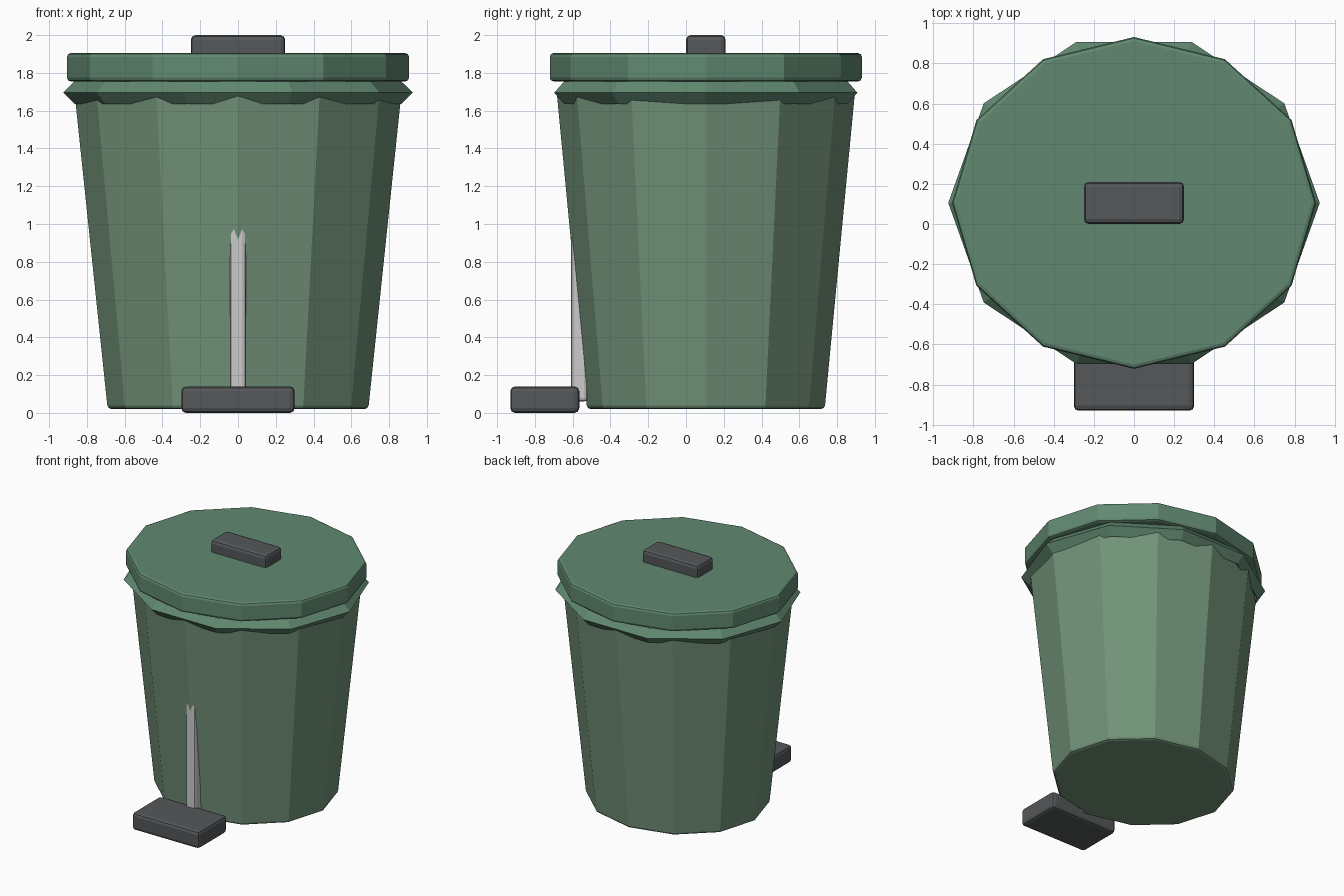
import bpy
from math import radians

if "Cube" in bpy.data.objects:
    bpy.data.objects.remove(bpy.data.objects["Cube"])

CY = 0.105       # bin centre in y
SQUASH = 0.912   # bin is slightly oval


def material(name, rgb):
    m = bpy.data.materials.new(name)
    m.diffuse_color = (*rgb, 1)
    m.use_nodes = True
    m.node_tree.nodes["Principled BSDF"].inputs["Base Color"].default_value = m.diffuse_color
    return m


body_green = material("body_green", (0.17, 0.29, 0.19))
lid_green = material("lid_green", (0.12, 0.25, 0.165))
dark_grey = material("dark_grey", (0.09, 0.095, 0.1))


def finish(name, mat=None, bevel=0.0, segments=2):
    ob = bpy.context.object
    ob.name = name
    bpy.ops.object.transform_apply(location=False, rotation=True, scale=True)
    if mat:
        ob.data.materials.append(mat)
    if bevel:
        b = ob.modifiers.new("Bevel", 'BEVEL')
        b.width = bevel
        b.segments = segments
        b.limit_method = 'ANGLE'
        b.angle_limit = radians(40)
    return ob


def tub(name, r_low, r_high, z0, z1, mat):
    bpy.ops.mesh.primitive_cone_add(vertices=12, radius1=r_low, radius2=r_high,
                                    depth=z1 - z0, location=(0, CY, (z0 + z1) / 2))
    bpy.context.object.scale.y = SQUASH
    return finish(name, mat, 0.02)


def box(name, x, y0, y1, z0, z1, mat=None, bevel=0.02):
    bpy.ops.mesh.primitive_cube_add(size=1, location=(0, (y0 + y1) / 2, (z0 + z1) / 2))
    bpy.context.object.scale = (2 * x, y1 - y0, z1 - z0)
    return finish(name, mat, bevel)


# Tapered body and overhanging lid
tub("bin_body", 0.69, 0.868, 0.02, 1.72, body_green)
tub("lid", 0.906, 0.906, 1.755, 1.905, lid_green)

# Ten-sided rim with a diamond cross-section
bpy.ops.mesh.primitive_torus_add(major_segments=10, minor_segments=4, major_radius=0.865,
                                 minor_radius=0.06, location=(0, CY, 1.695))
bpy.context.object.scale.y = SQUASH
finish("rim", lid_green)

# Lid handle, foot pedal and the rod that rises from it
box("lid_handle", 0.25, 0.0, 0.21, 1.88, 2.0, dark_grey, 0.025)
box("foot_pedal", 0.30, -0.93, -0.565, 0.0, 0.14, dark_grey, 0.025)
box("pedal_rod", 0.042, -0.61, -0.52, 0.06, 1.1)
